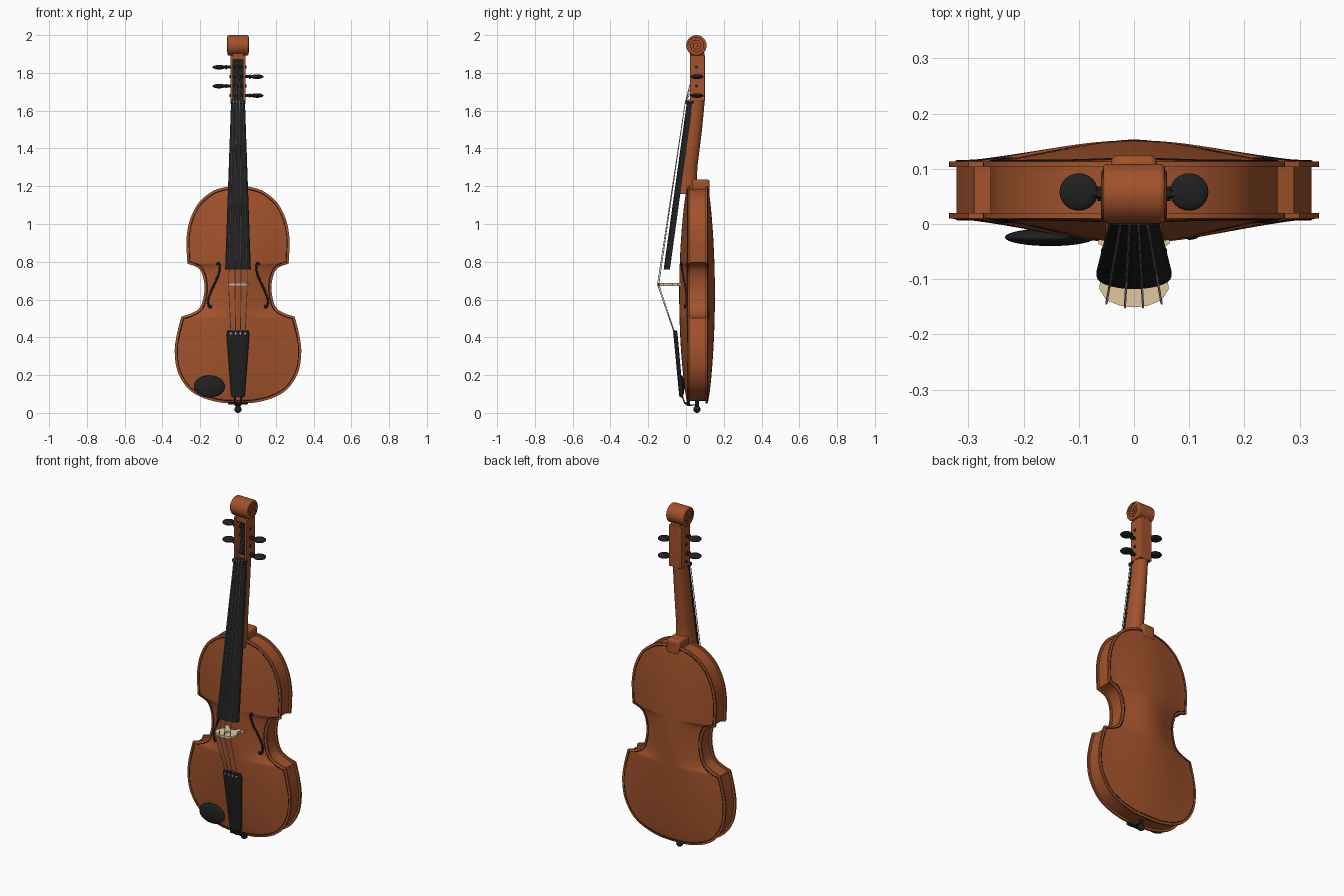
import bpy, bmesh
from math import sin, cos, pi, radians

if "Cube" in bpy.data.objects:
    bpy.data.objects.remove(bpy.data.objects["Cube"])

def material(name, *rgb):
    m = bpy.data.materials.new(name)
    m.diffuse_color = (*rgb, 1)
    m.use_nodes = True
    m.node_tree.nodes["Principled BSDF"].inputs["Base Color"].default_value = m.diffuse_color
    return m

WOOD = material("varnished_wood", 0.36, 0.085, 0.025)
BLACK = material("ebony", 0.015, 0.015, 0.015)
CREAM = material("maple", 0.75, 0.58, 0.35)
STEEL = material("steel", 0.55, 0.55, 0.55)

def finish(o, name, mat, bevel=0, angle=35):
    o.name = o.data.name = name
    o.data.materials.clear()
    o.data.materials.append(mat)
    bpy.ops.object.select_all(action='DESELECT')
    o.select_set(True)
    bpy.context.view_layer.objects.active = o
    if o.type == 'CURVE':
        bpy.ops.object.convert(target='MESH')
        o = bpy.context.object
    if bevel:
        m = o.modifiers.new("bevel", 'BEVEL')
        m.width, m.segments, m.limit_method = bevel, 3, 'ANGLE'
    bpy.ops.object.shade_smooth_by_angle(angle=radians(angle))
    return o

def loft(name, rings, mat, bevel=0, cap=True):
    bm = bmesh.new()
    vs = [[bm.verts.new(p) for p in r] for r in rings]
    n = len(rings[0])
    for a, b in zip(vs, vs[1:]):
        for i in range(n):
            j = (i + 1) % n
            bm.faces.new((a[i], a[j], b[j], b[i]))
    if cap:
        bm.faces.new(vs[0])
        bm.faces.new(vs[-1])
    bmesh.ops.remove_doubles(bm, verts=bm.verts[:], dist=1e-5)
    bmesh.ops.recalc_face_normals(bm, faces=bm.faces[:])
    me = bpy.data.meshes.new(name)
    bm.to_mesh(me)
    bm.free()
    o = bpy.data.objects.new(name, me)
    bpy.context.collection.objects.link(o)
    return finish(o, name, mat, bevel)

def box(name, x0, x1, y0, y1, z0, z1, mat, bevel=0.004):
    return loft(name, [[(x0, y0, z), (x1, y0, z), (x1, y1, z), (x0, y1, z)] for z in (z0, z1)], mat, bevel)

def d_ring(z, w, flat, peak, e=0.0, n=14):
    """D-shaped section: flat side at y=flat, rounded side reaching y=peak."""
    arc = [(-w * cos(pi * i / n), flat + (peak - flat) * (e + (1 - e) * sin(pi * i / n)), z) for i in range(n + 1)]
    return arc + [(w, flat, z), (-w, flat, z)]

def tubes(name, paths, r, mat, cyclic=False):
    cu = bpy.data.curves.new(name, 'CURVE')
    cu.dimensions, cu.bevel_depth, cu.bevel_resolution, cu.use_fill_caps = '3D', r, 1, True
    for pts in paths:
        s = cu.splines.new('POLY')
        s.points.add(len(pts) - 1)
        for p, q in zip(s.points, pts):
            p.co = (*q, 1)
        s.use_cyclic_u = cyclic
    o = bpy.data.objects.new(name, cu)
    bpy.context.collection.objects.link(o)
    return finish(o, name, mat)

def smooth(pts, n=6):
    """Catmull-Rom curve through the points."""
    P = [pts[0]] + pts + [pts[-1]]
    out = []
    for a, b, c, d in zip(P, P[1:], P[2:], P[3:]):
        for k in range(n):
            t = k / n
            out.append(tuple(0.5 * (2*q + (r-p)*t + (2*p-5*q+4*r-s)*t*t + (3*q-p-3*r+s)*t**3)
                             for p, q, r, s in zip(a, b, c, d)))
    return out + [pts[-1]]

# Half outline of the body: lower bout, waist, upper bout
lower = [(0, 0.05), (0.1, 0.056), (0.2, 0.086), (0.27, 0.135), (0.32, 0.22), (0.335, 0.32), (0.325, 0.41), (0.3, 0.51)]
waist = [(0.3, 0.51), (0.24, 0.53), (0.2, 0.56), (0.181, 0.62), (0.178, 0.68), (0.19, 0.735), (0.215, 0.77), (0.268, 0.79)]
upper = [(0.268, 0.79), (0.272, 0.86), (0.272, 0.93), (0.255, 1.02), (0.21, 1.11), (0.14, 1.17), (0.07, 1.195), (0, 1.202)]
OUT = smooth(lower)[:-1] + smooth(waist)[:-1] + smooth(upper)

def inset(d):
    res = []
    for i, (x, z) in enumerate(OUT):
        a, b = OUT[max(i - 1, 0)], OUT[min(i + 1, len(OUT) - 1)]
        tx, tz = b[0] - a[0], b[1] - a[1]
        l = (tx * tx + tz * tz) ** 0.5
        res.append((max(x - d * tz / l, 0), z + d * tx / l))
    res[0], res[-1] = (0, OUT[0][1] + d), (0, OUT[-1][1] - d)
    return res

def half_width(z):
    for (xa, za), (xb, zb) in zip(OUT, OUT[1:]):
        if za <= z <= zb:
            return xa + (xb - xa) * (z - za) / max(zb - za, 1e-6)
    return 0.01

def arch(t, z):
    u = min(max((z - 0.05) / 1.152, 0), 1)
    return max(cos(pi / 2 * min(abs(t), 1)), 0) ** 1.4 * max(sin(pi * u), 0) ** 0.65

def front_y(x, z):
    return 0.010 - 0.046 * arch(x / max(half_width(z), 0.01), z)

def back_y(x, z):
    return 0.113 + 0.040 * arch(x / max(half_width(z), 0.01), z)

# Arched plates, ribs and purfling
N = 28
T = [-1 + 2 * i / N for i in range(N + 1)]
for name, edge, h, flat in (("front_plate", 0.010, -0.046, 0.02), ("back_plate", 0.113, 0.040, 0.103)):
    loft(name, [[(t * w, edge + h * arch(t, z), z) for t in T] + [(w, flat, z), (-w, flat, z)] for w, z in OUT], WOOD, cap=False)
loft("ribs", [[(-w, 0.018, z), (w, 0.018, z), (w, 0.105, z), (-w, 0.105, z)] for w, z in inset(0.013)], WOOD, cap=False)
line = inset(0.014)
loop = line + [(-x, z) for x, z in line[-2:0:-1]]
for name, f in (("front_purfling", front_y), ("back_purfling", back_y)):
    tubes(name, [[(x, f(x, z), z) for x, z in loop]], 0.0025, BLACK, True)

# Sound holes
hole = smooth([(0.113, 0.785), (0.102, 0.793), (0.097, 0.765), (0.108, 0.72), (0.14, 0.65),
               (0.157, 0.605), (0.156, 0.57), (0.145, 0.558), (0.143, 0.572)])
tubes("sound_holes", [[(s * x, front_y(x, z), z) for x, z in hole] for s in (-1, 1)], 0.006, BLACK)

# Neck, heel, fingerboard and nut
loft("neck", [d_ring(z, w, f, p, 0.25) for z, w, f, p in
              ((1.16, 0.052, -0.03, 0.07), (1.22, 0.05, -0.022, 0.058), (1.3, 0.047, -0.012, 0.06),
               (1.5, 0.041, 0.015, 0.085), (1.66, 0.037, 0.035, 0.1))], WOOD)
box("heel_button", -0.042, 0.042, 0.028, 0.125, 1.15, 1.236, WOOD, 0.014)
loft("fingerboard", [d_ring(0.76, 0.068, -0.085, -0.118, 0.3), d_ring(1.64, 0.037, 0.036, 0.004, 0.5)], BLACK)
box("nut", -0.039, 0.039, -0.003, 0.04, 1.637, 1.655, BLACK)

# Pegbox with open front
for s, side in ((-1, "left"), (1, "right")):
    a, b = sorted((s * 0.026, s * 0.041))
    box(side + "_pegbox_cheek", a, b, 0.02, 0.1, 1.65, 1.895, WOOD)
box("pegbox_back", -0.03, 0.03, 0.072, 0.1, 1.65, 1.895, WOOD)
box("pegbox_top", -0.03, 0.03, 0.022, 0.098, 1.868, 1.91, WOOD)
box("pegbox_floor", -0.027, 0.027, 0.06, 0.074, 1.652, 1.87, BLACK, 0)

# Scroll with a spiral on each end
SY, SZ = 0.055, 1.946
bpy.ops.mesh.primitive_cylinder_add(vertices=40, radius=0.054, depth=0.112, location=(0, SY, SZ), rotation=(0, pi / 2, 0))
finish(bpy.context.object, "scroll", WOOD, 0.008)
spiral = [(0.005 + 0.041 * i / 72, 2 * pi * 2.75 * i / 72 - pi / 2) for i in range(73)]
tubes("scroll_spirals", [[(s * 0.056, SY + r * cos(a), SZ + r * sin(a)) for r, a in spiral] for s in (-1, 1)], 0.0035, WOOD)

# Pegs: shaft through the box, collar and flat round head
pegs = [(-1, 1.83), (1, 1.78), (-1, 1.73), (1, 1.68)]
for i, (s, z) in enumerate(pegs):
    tubes(f"peg_shaft_{i+1}", [[(-s * 0.044, 0.055, z), (s * 0.08, 0.055, z)]], 0.009, BLACK)
    tubes(f"peg_collar_{i+1}", [[(s * 0.058, 0.055, z), (s * 0.066, 0.055, z)]], 0.013, BLACK)
    bpy.ops.mesh.primitive_uv_sphere_add(segments=24, ring_count=12, radius=1, location=(s * 0.1, 0.058, z))
    bpy.context.object.scale = (0.035, 0.034, 0.012)
    finish(bpy.context.object, f"peg_head_{i+1}", BLACK, 0, 60)

# Bridge: flat profile with feet and a centre hole, standing out from the front
half = [(0.012, 0.058), (0.022, 0.046), (0.03, 0.026), (0.064, 0.026), (0.064, 0.036), (0.048, 0.046),
        (0.044, 0.07), (0.06, 0.09), (0.063, 0.118), (0.05, 0.138), (0.025, 0.148)]
cu = bpy.data.curves.new("bridge", 'CURVE')
cu.dimensions, cu.fill_mode, cu.extrude = '2D', 'BOTH', 0.007
heart = [(0.012 * sin(2 * pi * i / 12), 0.1 + 0.014 * cos(2 * pi * i / 12)) for i in range(12)]
for pts in (half + [(0, 0.151)] + [(-x, y) for x, y in half[::-1]] + [(0, 0.062)], heart):
    s = cu.splines.new('POLY')
    s.points.add(len(pts) - 1)
    for p, q in zip(s.points, pts):
        p.co = (*q, 0, 1)
    s.use_cyclic_u = True
o = bpy.data.objects.new("bridge", cu)
bpy.context.collection.objects.link(o)
o.location, o.rotation_euler = (0, 0, 0.68), (pi, 0, 0)
finish(o, "bridge", CREAM)

# Tailpiece, tail cord, saddle and end button
loft("tailpiece", [d_ring(z, w, f, p, 0.35) for z, w, f, p in
                   ((0.083, 0.032, -0.014, -0.034), (0.1, 0.037, -0.016, -0.037),
                    (0.41, 0.06, -0.044, -0.066), (0.436, 0.057, -0.048, -0.068))], BLACK, 0.003)
box("saddle", -0.052, 0.052, -0.004, 0.022, 0.045, 0.058, BLACK)
tubes("tail_cord", [[(s * 0.018, -0.024, 0.1), (s * 0.016, -0.007, 0.052), (s * 0.014, 0.01, 0.04), (s * 0.01, 0.058, 0.043)]
                    for s in (-1, 1)], 0.004, BLACK)
bpy.ops.mesh.primitive_uv_sphere_add(segments=24, ring_count=12, radius=0.019, location=(0, 0.058, 0.019))
finish(bpy.context.object, "end_button", BLACK, 0, 60)
tubes("end_button_stem", [[(0, 0.058, 0.02), (0, 0.058, 0.07)]], 0.011, BLACK)

# Chin rest
bpy.ops.mesh.primitive_uv_sphere_add(segments=32, ring_count=16, radius=1, location=(-0.152, -0.024, 0.14))
bpy.context.object.scale = (0.082, 0.016, 0.058)
finish(bpy.context.object, "chin_rest", BLACK, 0, 60)

# Strings: peg, nut, bridge, tailpiece
paths = []
for k, z in zip((-1, -0.33, 0.33, 1), (1.73, 1.83, 1.78, 1.68)):
    c = 0.008 * k * k
    paths.append([(0.015 * k, 0.045, z), (0.025 * k, -0.004, 1.645), (0.05 * k, -0.152 + c, 0.68), (0.038 * k, -0.064 + c / 2, 0.425)])
tubes("strings", paths, 0.002, STEEL)
tubes("string_anchors", [[(0.038 * k, -0.058, 0.42), (0.038 * k, -0.07, 0.42)] for k in (-1, -0.33, 0.33, 1)], 0.005, STEEL)
